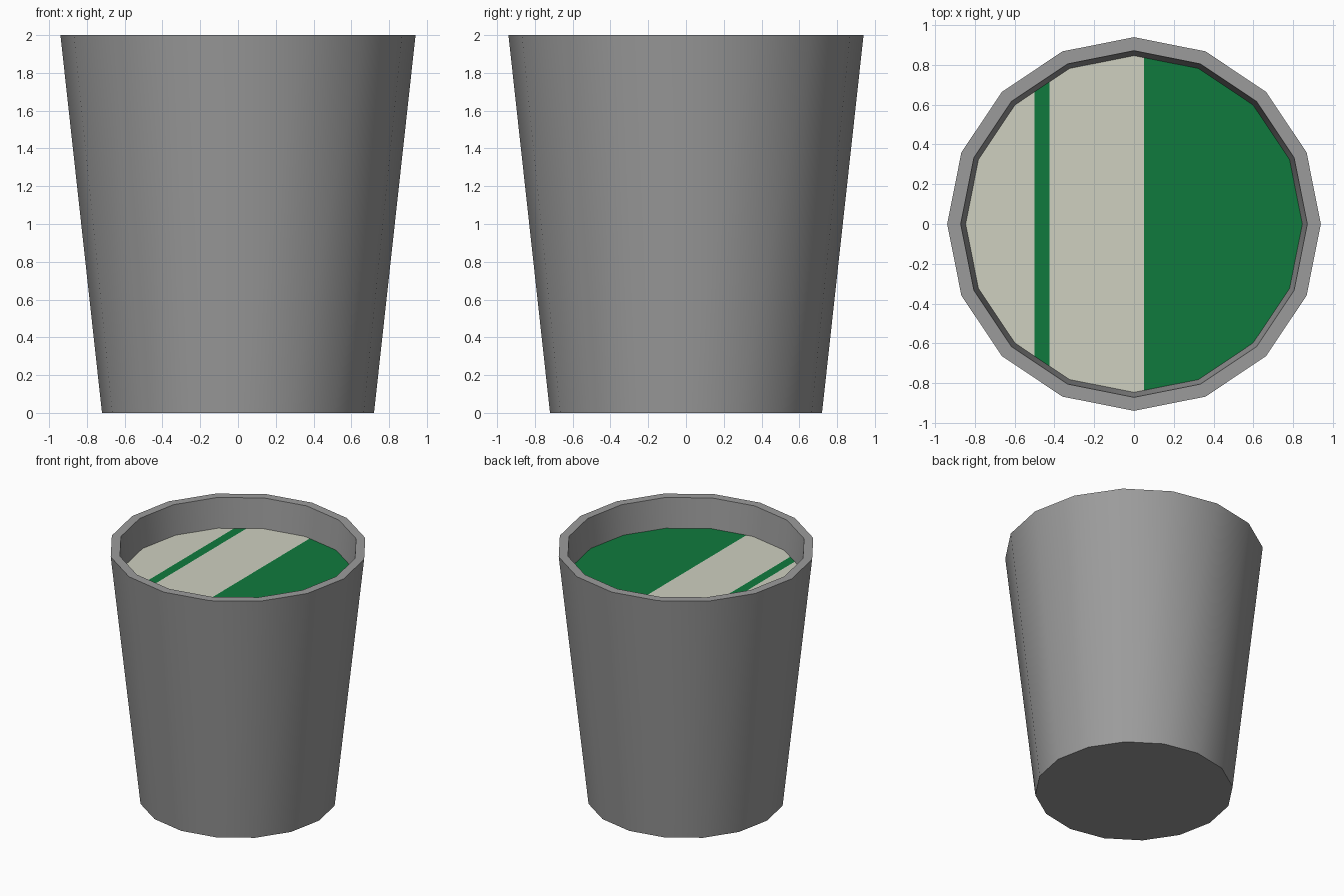
import bpy, bmesh, math

if "Cube" in bpy.data.objects:
    bpy.data.objects.remove(bpy.data.objects["Cube"])

SIDES = 16


def material(name, rgb):
    m = bpy.data.materials.new(name)
    m.diffuse_color = (*rgb, 1)
    m.use_nodes = True
    m.node_tree.nodes["Principled BSDF"].inputs["Base Color"].default_value = m.diffuse_color
    return m


def ring(bm, radius, z):
    return [bm.verts.new((radius * math.cos(2 * math.pi * i / SIDES),
                          radius * math.sin(2 * math.pi * i / SIDES), z))
            for i in range(SIDES)]


def finish(bm, name, mats):
    me = bpy.data.meshes.new(name)
    bm.to_mesh(me)
    bm.free()
    for m in mats:
        me.materials.append(m)
    ob = bpy.data.objects.new(name, me)
    bpy.context.collection.objects.link(ob)
    return ob


grey = material("grey", (0.33, 0.33, 0.33))
cream = material("cream", (0.62, 0.63, 0.53))
green = material("green", (0.005, 0.195, 0.047))

# Tapered cup: base, outer wall, rim, inner wall down to the filling
bm = bmesh.new()
profile = [(0.72, 0), (0.94, 2), (0.872, 2), (0.847, 1.765)]
rings = [ring(bm, r, z) for r, z in profile]
bm.faces.new(rings[0][::-1])
for a, b in zip(rings, rings[1:]):
    for i in range(SIDES):
        j = (i + 1) % SIDES
        bm.faces.new((a[i], a[j], b[j], b[i]))
cup = finish(bm, "cup", [grey])
bpy.context.view_layer.objects.active = cup
cup.select_set(True)
bpy.ops.object.shade_smooth_by_angle(angle=math.radians(30))

# Filling surface, cut into stripes along x
bm = bmesh.new()
bm.faces.new(ring(bm, 0.847, 1.765))
for x in (-0.5, -0.425, 0.05):
    bmesh.ops.bisect_plane(bm, geom=bm.verts[:] + bm.edges[:] + bm.faces[:],
                           plane_co=(x, 0, 0), plane_no=(1, 0, 0))
for f in bm.faces:
    x = f.calc_center_median().x
    f.material_index = int(x > 0.05 or -0.5 < x < -0.425)
finish(bm, "striped_filling", [cream, green])
